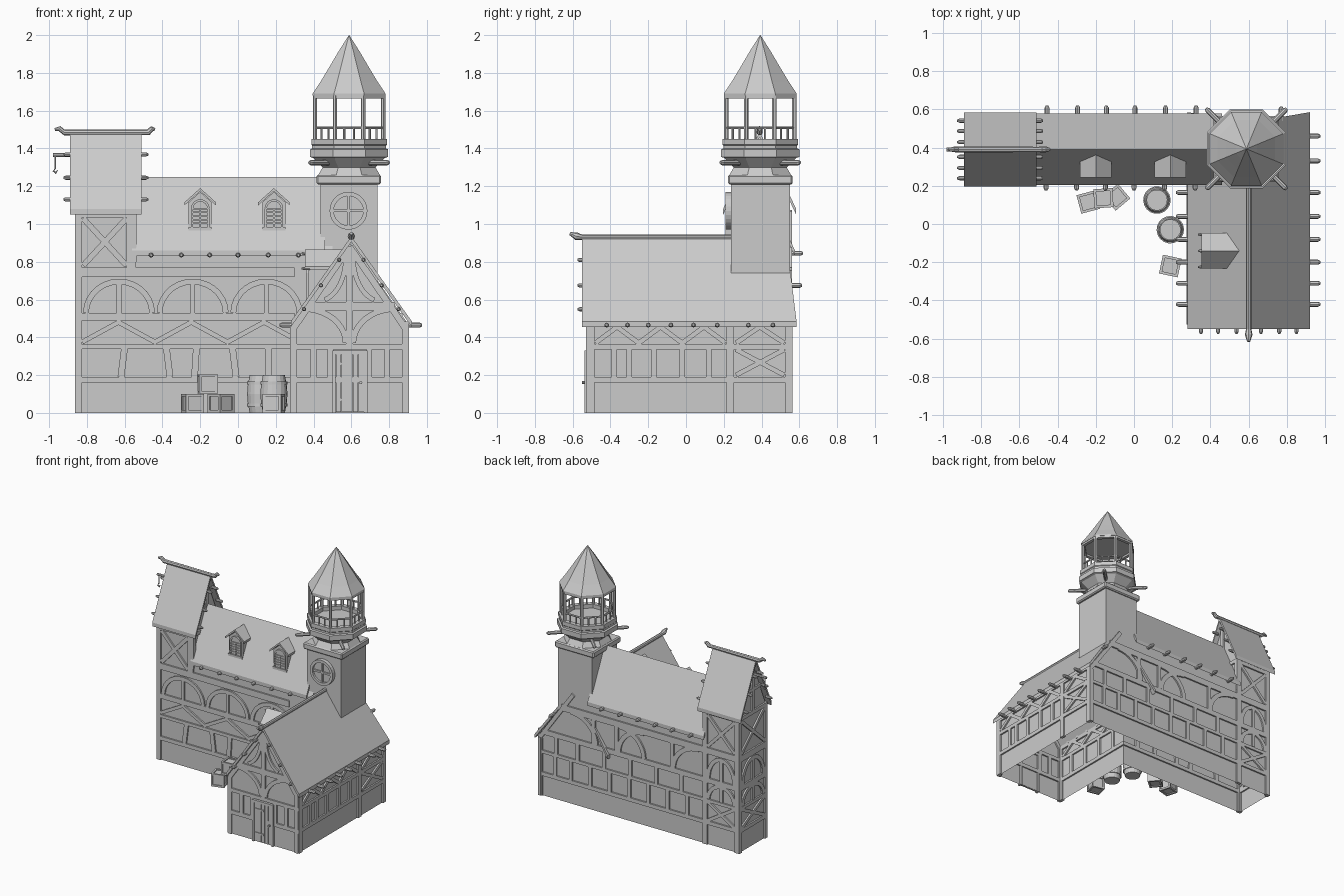
import bpy, bmesh, math
from mathutils import Vector, Matrix

if "Cube" in bpy.data.objects:
    bpy.data.objects.remove(bpy.data.objects["Cube"])

MAP = {'x': lambda p, q, a: (a, p, q), 'y': lambda p, q, a: (p, a, q), 'z': lambda p, q, a: (p, q, a)}

def finish(name, bm):
    bmesh.ops.recalc_face_normals(bm, faces=bm.faces)
    me = bpy.data.meshes.new(name)
    bm.to_mesh(me)
    bm.free()
    ob = bpy.data.objects.new(name, me)
    bpy.context.collection.objects.link(ob)
    return ob

def add_prism(bm, axis, poly, a0, a1, caps=True):
    r = [[bm.verts.new(MAP[axis](p, q, a)) for p, q in poly] for a in (a0, a1)]
    n = len(poly)
    for i in range(n):
        j = (i + 1) % n
        bm.faces.new((r[0][i], r[0][j], r[1][j], r[1][i]))
    if caps:
        bm.faces.new(r[0])
        bm.faces.new(r[1])

def prism(name, axis, poly, a0, a1, caps=True):
    bm = bmesh.new()
    add_prism(bm, axis, poly, a0, a1, caps)
    return finish(name, bm)

def rect(p0, p1, q0, q1):
    return [(p0, q0), (p1, q0), (p1, q1), (p0, q1)]

def gable_walls(name, axis, p0, p1, z0, z1, apex, a0, a1):
    """Hollow walls with pointed ends, open underneath."""
    ob = prism(name, axis, [(p0, z0), (p0, z1), ((p0 + p1) / 2, apex), (p1, z1), (p1, z0)], a0, a1)
    bm = bmesh.new()
    bm.from_mesh(ob.data)
    bm.normal_update()
    bmesh.ops.delete(bm, geom=[f for f in bm.faces if f.normal.z < -.9], context='FACES')
    bm.to_mesh(ob.data)
    bm.free()

def roof(name, axis, c, h, ze, zr, a0, a1, t=.03):
    return prism(name, axis, [(c-h, ze), (c, zr), (c+h, ze), (c+h, ze-t), (c, zr-t), (c-h, ze-t)], a0, a1)

def lathe(name, c, prof, n=8, cap=True, rot=math.pi / 8, k=1 / math.cos(math.pi / 8)):
    bm = bmesh.new()
    rings = [[bm.verts.new((c[0] + r*k*math.cos(rot + i*2*math.pi/n), c[1] + r*k*math.sin(rot + i*2*math.pi/n), z))
              for i in range(n)] for r, z in prof]
    for a, b in zip(rings, rings[1:]):
        for i in range(n):
            bm.faces.new((a[i], a[(i+1) % n], b[(i+1) % n], b[i]))
    if cap:
        bm.faces.new(rings[0])
        bm.faces.new(rings[-1])
    return finish(name, bm)

def tube(name, pts, radii, n=8):
    bm = bmesh.new()
    pts = [Vector(p) for p in pts]
    rings = []
    for i, p in enumerate(pts):
        d = (pts[min(i+1, len(pts)-1)] - pts[max(i-1, 0)]).normalized()
        u = d.orthogonal().normalized()
        if abs(d.z) < .95:
            u = d.cross(Vector((0, 0, 1))).normalized()
        v = d.cross(u)
        rings.append([bm.verts.new(p + radii[i]*(u*math.cos(t*2*math.pi/n) + v*math.sin(t*2*math.pi/n))) for t in range(n)])
    for a, b in zip(rings, rings[1:]):
        for i in range(n):
            bm.faces.new((a[i], a[(i+1) % n], b[(i+1) % n], b[i]))
    bm.faces.new(rings[0])
    bm.faces.new(rings[-1])
    return finish(name, bm)

def beam_end(name, p, d, length, r=.013):
    p, d = Vector(p), Vector(d).normalized()
    tube(name, [p, p + d*(length-.012), p + d*length], [r, r, r*.5])

def frame(name, axis, plane, strips, t=.012):
    """Timbers lying in a wall plane; each strip is (points, width)."""
    bm = bmesh.new()
    other = 'y' if axis == 'x' else 'x'
    for pts, w in strips:
        P = [Vector(p) for p in pts]
        L, R = [], []
        for i, p in enumerate(P):
            d = (P[min(i+1, len(P)-1)] - P[max(i-1, 0)]).normalized()
            s = d.dot((P[min(i+1, len(P)-1)] - P[min(i, len(P)-2)]).normalized()) if 0 < i < len(P)-1 else 1
            nrm = Vector((-d.y, d.x)) * (w / 2 / max(s, .4))
            L.append(p + nrm)
            R.append(p - nrm)
        add_prism(bm, other, L + R[::-1], plane - t, plane + t)
    return finish(name, bm)

def arc(c, z, rx, rz, a0, a1, n=10):
    return [(c + rx*math.cos(math.radians(a0 + (a1-a0)*i/n)), z + rz*math.sin(math.radians(a0 + (a1-a0)*i/n))) for i in range(n+1)]
def hor(u0, u1, *zs): return [([(u0, z), (u1, z)], w) for z, w in zs]
def ver(z0, z1, us, w=.03): return [([(u, z0), (u, z1)], w) for u in us]
def cross(u0, u1, z0, z1, w=.025): return [([(u0, z0), (u1, z1)], w), ([(u0, z1), (u1, z0)], w)]
def arches(cs, z, r, rz): return [s for c in cs for s in [(arc(c, z, r, rz, 0, 180, 14), .03), ([(c, z), (c, z+rz)], .025)]]
def zigzag(u0, u1, n, z0, z1):
    return [([(u0 + (u1-u0)*i/(2*n), z1 if i % 2 else z0) for i in range(2*n+1)], .025)]

# walls: L-shaped lower storeys, then gabled upper parts
prism('lower_walls', 'z', [(-.85, .22), (.287, .22), (.287, -.518), (.893, -.518), (.893, .55), (-.85, .55)], 0, .455, False)
gable_walls('front_wing_gable_walls', 'y', .287, .893, .455, .456, .90, -.518, .55)
gable_walls('main_wing_upper_walls', 'x', .22, .55, .455, .845, 1.21, -.848, .5)
gable_walls('west_block_upper_walls', 'x', .22, .55, .455, 1.07, 1.46, -.85, -.55)

# roofs
fr = roof('front_wing_roof', 'y', .6, .32, .485, .935, -.55, .585)
for v in fr.data.vertices:
    if v.co.y > .5 and v.co.z > .7:
        v.co.y = .53
roof('main_wing_roof', 'x', .39, .187, .86, 1.25, -.56, .46)
roof('west_block_roof', 'x', .39, .193, 1.08, 1.49, -.89, -.51)

# timber framing
tiers = [(.175, .03), (.35, .025), (.51, .04), (.745, .05)]
AC = (-.63, -.24, .15)
frame('main_front_timbers', 'x', .22, hor(-.85, .3, *tiers) + ver(0, 1.07, [-.843], .035) + ver(.76, 1.07, [-.565], .05)
      + hor(-.85, -.55, (1.05, .03)) + cross(-.82, -.59, .78, 1.03, .03) + arches(AC, .53, .175, .165)
      + zigzag(-.825, .33, 3, .375, .48)
      + [([(u, .35), (u + d, .19)], .035) for u, d in ((-.6, -.02), (-.38, .02), (-.22, -.01), (-.03, .02), (.16, 0))])
frame('main_back_timbers', 'x', .55, hor(-.85, .9, *tiers[:2]) + hor(-.85, .87, (.51, .04)) + hor(-.85, .7, (.745, .05))
      + ver(0, .455, [.885], .03) + ver(0, 1.07, [-.84, -.56], .04)
      + ver(.19, .34, [-.4, -.23, -.06, .11, .28, .45, .62, .76]) + ver(.36, .5, [-.35, -.13, .1, .33, .56, .75])
      + [(arc(u, .53, .22, .2, 0, 90), .035) for u in (-.5, -.02)] + [(arc(u, .53, .22, .2, 90, 180), .035) for u in (.2, .62)]
      + ver(.53, .74, [-.27, .22, .42]) + hor(-.85, -.55, (1.05, .03))
      + cross(-.82, -.58, .19, .34) + arches([-.7], .365, .115, .12) + arches([-.7], .53, .115, .17) + cross(-.82, -.58, .78, 1.03)
      + [([(.89, .46), (.6, .87)], .03)])
frame('west_timbers', 'y', -.85, hor(.21, .56, *tiers, (1.06, .03)) + ver(0, 1.07, [.225, .545], .03)
      + cross(.24, .53, .19, .34) + arches([.385], .365, .13, .12) + arches([.385], .53, .13, .17)
      + cross(.24, .53, .78, 1.04) + ver(1.06, 1.42, [.385]) + hor(.29, .48, (1.24, .025)))
frame('west_block_inner_timbers', 'y', -.55, ver(.8, 1.07, [.225, .545], .03) + hor(.22, .55, (1.06, .03)) + ver(1.06, 1.42, [.385]))
frame('gable_timbers', 'x', -.518, hor(.28, .9, (.175, .03), (.35, .028)) + hor(.36, .83, (.565, .045)) + ver(0, .455, [.297, .883], .03)
      + ver(.19, .34, [.4, .49, .695, .79]) + ver(.36, .87, [.59], .035)
      + [([(.295, .45), (.59, .88)], .035), ([(.885, .45), (.59, .88)], .035)]
      + [(arc(.35, .37, .22, .18, 0, 90), .03), (arc(.83, .37, .22, .18, 180, 90), .03)]
      + [(arc(.42, .82, .15, .23, 0, -75), .025), (arc(.76, .82, .15, .23, 180, 255), .025)])
frame('east_timbers', 'y', .893, hor(-.525, .56, (.175, .03), (.35, .028), (.47, .03)) + ver(0, .46, [-.505, .235, .545], .04)
      + ver(.19, .34, [-.38, -.3, -.17, -.02, .12]) + zigzag(-.48, .21, 3, .37, .455) + cross(.265, .52, .2, .335)
      + [([(.265, .37), (.39, .455), (.52, .37)], .025)])
frame('courtyard_timbers', 'y', .287, hor(-.525, .22, (.175, .03), (.35, .028), (.45, .03)) + ver(0, .46, [-.505], .04)
      + ver(.19, .34, [-.38, -.22, -.06, .1]) + zigzag(-.48, .2, 3, .37, .45))

# beam ends under the eaves and along the gable edges
for x in (-.46, -.3, -.15, 0, .16, .32):
    beam_end('front_eave_beam', (x, .24, .835), (0, -1, 0), .065)
    beam_end('back_eave_beam', (x + .005, .53, .845), (0, 1, 0), .09)
for y in (-.42, -.31, -.2, -.08, .04, .165):
    beam_end('east_eave_beam', (.88, y, .465), (1, 0, 0), .095)
    beam_end('courtyard_eave_beam', (.3, y, .465), (-1, 0, 0), .08)
for y in (.33, .46):
    beam_end('east_eave_beam', (.88, y, .465), (1, 0, 0), .095)
for k in (.2, .5, .78):
    for s in (-1, 1):
        beam_end('gable_purlin', (.6 + s*.32*k, -.51, .9 - .45*k), (0, -1, 0), .065, .011)
        for x, d in ((-.87, -1), (-.53, 1)):
            beam_end('west_roof_purlin', (x, .39 + s*.193*k, 1.45 - .41*k), (d, 0, 0), .055, .011)
beam_end('rear_gable_purlin', (.77, .54, .675), (0, 1, 0), .075)

# ridge poles with carved ends, and hoist
tube('front_ridge_pole', [(.6, .5, .93), (.6, -.55, .93), (.6, -.58, .935), (.6, -.615, .95)], [.014, .014, .02, .008])
tube('west_ridge_pole', [(-.97, .39, 1.5), (-.945, .39, 1.505), (-.92, .39, 1.485), (-.5, .39, 1.485), (-.475, .39, 1.485), (-.455, .39, 1.505), (-.44, .39, 1.5)],
     [.008, .014, .016, .014, .016, .014, .008])
tube('hoist_arm', [(-.84, .39, 1.365), (-.98, .39, 1.365)], [.01, .01])
tube('hoist_rope', [(-.968, .39, 1.365), (-.968, .39, 1.29)], [.004, .004], 6)
tube('hoist_hook', [(-.968, .39, 1.295), (-.976, .39, 1.28), (-.965, .39, 1.27), (-.955, .39, 1.285)], [.005, .006, .006, .003], 6)

# dormers with arched shutters
def dormer(axis, c, a0, a1, z0, ze, zr, h):
    w = h - .022
    d = 1
    prism('dormer_walls', axis, [(c-w, z0), (c+w, z0), (c+w, ze), (c, zr-.02), (c-w, ze)], a0, a1)
    roof('dormer_roof', axis, c, h, ze, zr, a0 - .018, a1, .016)
    b = z0 + .02
    aw, az = w * .72, ze - .035
    prism('dormer_shutter', axis, [(c-aw, b), (c+aw, b)] + arc(c, az, aw, .045, 0, 180, 8), a0 - .005, a0 + .01)
    frame('dormer_frame', 'x' if axis == 'y' else 'y', a0 - .005,
          [(arc(c, az, aw, .045, 0, 180, 8), .012)] + ver(b, az, [c-aw, c, c+aw], .01) + hor(c-w, c+w, (z0+.01, .018))
          + hor(c-aw, c+aw, *[(b + (az-b)*i/5, .008) for i in range(1, 6)]), .008)
dormer('y', -.2, .262, .37, .965, 1.115, 1.19, .083)
dormer('y', .19, .262, .37, .965, 1.115, 1.19, .083)
dormer('x', -.14, .372, .56, .57, .775, .865, .092)
for dy, z in ((-.085, .765), (0, .845), (.085, .765)):
    beam_end('dormer_purlin', (.38, -.14 + dy, z), (-1, 0, 0), .045, .008)

# stair tower and lantern
T = (.588, .393)
prism('tower_body', 'z', rect(.438, .738, .237, .55), .5, 1.21)
prism('tower_cornice', 'z', rect(.415, .758, .222, .565), 1.21, 1.26).modifiers.new('bevel', 'BEVEL').width = .008
lathe('tower_shoulder', T, [(.163, 1.26), (.14, 1.30), (.195, 1.355)])
lathe('gallery_ledge', T, [(.19, 1.35), (.207, 1.355), (.207, 1.395), (.195, 1.40), (.195, 1.415), (.2, 1.42), (.2, 1.45), (.165, 1.45), (.165, 1.42), (.0005, 1.42)])
for i in range(8):
    a, b = [math.pi/8 + (i+j)*math.pi/4 for j in (0, 1)]
    p, q = [Vector((T[0] + .195*math.cos(t), T[1] + .195*math.sin(t), 0)) for t in (a, b)]
    up = lambda v, z: v + Vector((0, 0, z))
    tube('lantern_post', [up(p, 1.44), up(p, 1.68)], [.012, .012], 6)
    tube('lantern_rail', [up(p, 1.51), up(q, 1.51)], [.007, .007], 6)
    for f in (.33, .67):
        m = p.lerp(q, f)
        tube('baluster', [up(m, 1.445), up(m, 1.51)], [.006, .006], 6)
lathe('lantern_ring', T, [(.19, 1.665), (.19, 1.69), (.165, 1.69), (.165, 1.665), (.19, 1.665)], cap=False)
lathe('lantern_roof', T, [(.17, 1.68), (.193, 1.68), (.193, 1.69), (.15, 1.755), (.108, 1.825), (.055, 1.915), (.001, 2.0)])
for sx in (-1, 1):
    for sy in (-1, 1):
        beam_end('gallery_bracket', (T[0] + sx*.1, T[1] + sy*.1, 1.325), (sx, sy, 0), .158, .014)

# round tower window
wc, wz = .585, 1.07
prism('window_glass', 'y', arc(wc, wz, .085, .085, 0, 345, 23), .225, .24)
bm = bmesh.new()
R = [[bm.verts.new((wc + r*math.cos(i*math.pi/14), y, wz + r*math.sin(i*math.pi/14))) for i in range(28)]
     for r, y in ((.1, .24), (.1, .208), (.078, .208), (.078, .24))]
for k in range(4):
    for i in range(28):
        j, m = (i+1) % 28, (k+1) % 4
        bm.faces.new((R[k][i], R[k][j], R[m][j], R[m][i]))
finish('window_ring', bm)
frame('window_bars', 'x', .222, hor(wc-.085, wc+.085, (wz, .014)) + ver(wz-.085, wz+.085, [wc], .014), .008)

# door
for i in range(5):
    x = .518 + i*.03
    prism('door_plank', 'z', rect(x, x + .028, -.532, -.515), .005, .31)
frame('door_frame', 'x', -.522, ver(0, .325, [.508, .676], .018) + hor(.5, .685, (.32, .02)), .016)
frame('door_hinges', 'x', -.532, hor(.52, .6, (.07, .014), (.26, .014)), .005)
tube('door_handle', [(.65, -.53, .16), (.65, -.55, .16)], [.008, .008])

# barrels and crates in the courtyard
for c in ((.12, .125), (.19, -.03)):
    ob = lathe('barrel', c, [(.058, 0), (.068, .05), (.072, .1), (.068, .15), (.058, .2), (.052, .2), (.052, .188)], 18, k=1)
    for z in (.035, .15):
        lathe('barrel_hoop', c, [(.066, z), (.072, z), (.072, z+.016), (.066, z+.016), (.066, z)], 18, False, k=1)

def crate(cx, cy, z, ang, s=.1):
    bm = bmesh.new()
    h = s / 2
    add_prism(bm, 'z', rect(-h+.008, h-.008, -h+.008, h-.008), .008, s-.008)
    w = .014
    for a in (-h, h-w):
        for b in (-h, h-w):
            add_prism(bm, 'z', rect(a, a+w, b, b+w), 0, s)
            add_prism(bm, 'x', rect(a, a+w, b+h, b+h+w), -h, h)
            add_prism(bm, 'y', rect(a, a+w, b+h, b+h+w), -h, h)
    ob = finish('crate', bm)
    ob.matrix_world = Matrix.Translation((cx, cy, z)) @ Matrix.Rotation(math.radians(ang), 4, 'Z')
crate(-.24, .115, 0, 15)
crate(-.09, .14, 0, 40)
crate(-.16, .135, .103, 4)
crate(.19, -.22, 0, -12)
